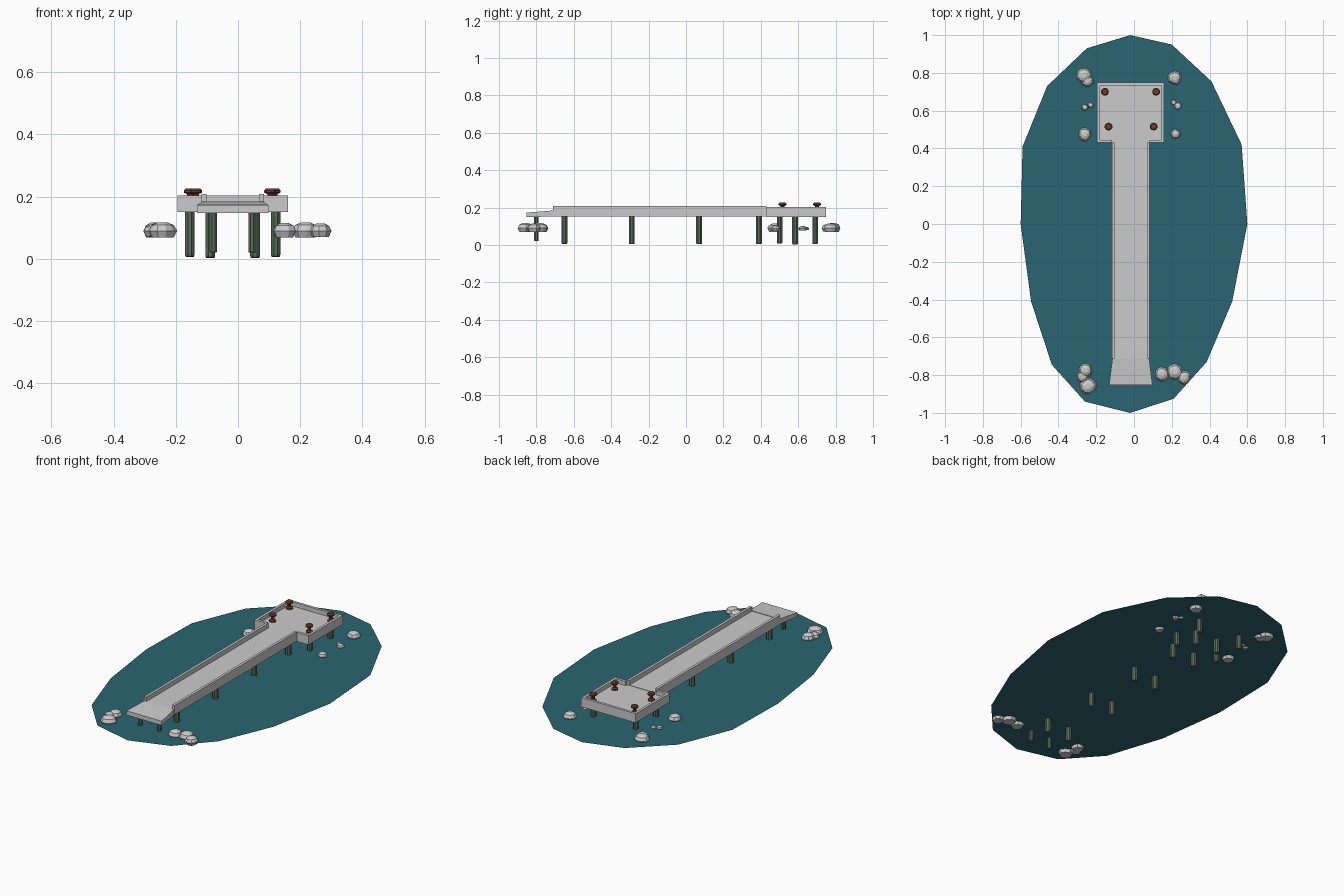
import bpy, bmesh, math, random

if "Cube" in bpy.data.objects:
    bpy.data.objects.remove(bpy.data.objects["Cube"])
random.seed(4)


def mat(name, col):
    m = bpy.data.materials.new(name)
    m.diffuse_color = (*col, 1)
    m.use_nodes = True
    m.node_tree.nodes["Principled BSDF"].inputs["Base Color"].default_value = m.diffuse_color
    return m


WATER = mat("water", (0.023, 0.13, 0.165))
RUST = mat("rust", (0.17, 0.05, 0.022))
WEED = mat("weathered_wood", (0.10, 0.145, 0.10))
CX = -0.017  # pier centre line


def make(name, verts, faces, material=None):
    me = bpy.data.meshes.new(name)
    me.from_pydata(verts, [], faces)
    bm = bmesh.new()
    bm.from_mesh(me)
    if len(faces) > 1:
        bmesh.ops.recalc_face_normals(bm, faces=bm.faces)
    bm.to_mesh(me)
    bm.free()
    if material:
        me.materials.append(material)
    ob = bpy.data.objects.new(name, me)
    bpy.context.collection.objects.link(ob)
    return ob


def box(name, x0, x1, y0, y1, z0, z1):
    v = [(x, y, z) for z in (z0, z1) for x, y in ((x0, y0), (x1, y0), (x1, y1), (x0, y1))]
    f = [(3, 2, 1, 0), (4, 5, 6, 7)] + [(i, (i + 1) % 4, 4 + (i + 1) % 4, 4 + i) for i in range(4)]
    return make(name, v, f)


def lathe(name, x, y, profile, n, material=None, jitter=0.0):
    """Stack n-sided rings of (radius, z) and cap both ends."""
    wob = [1 + random.uniform(-jitter, jitter) for _ in range(n)]
    turn = random.uniform(0, 1) if jitter else math.pi / n
    v, f = [], []
    for r, z in profile:
        for i in range(n):
            a = turn + 2 * math.pi * i / n
            v.append((x + r * wob[i] * math.cos(a), y + r * wob[i] * math.sin(a), z))
    for k in range(len(profile) - 1):
        for i in range(n):
            j = (i + 1) % n
            f.append((k * n + i, k * n + j, (k + 1) * n + j, (k + 1) * n + i))
    f += [tuple(range(n))[::-1], tuple(range(len(v) - n, len(v)))]
    return make(name, v, f, material)


# Water surface
outline = [(-.02, 1), (-.25, .93), (-.46, .73), (-.59, .41), (-.6, 0), (-.545, -.41),
           (-.435, -.745), (-.26, -.94), (-.02, -1), (.21, -.925), (.385, -.73),
           (.52, -.41), (.6, 0), (.57, .42), (.41, .755), (.2, .95)]
make("water_surface", [(x, y, 0.085) for x, y in outline], [tuple(range(16))], WATER)

# Walkway deck with a parapet on each side
box("walkway_deck", CX - .086, CX + .086, -.712, .431, .152, .181)
for s, side in ((-1, "left"), (1, "right")):
    a, b = sorted((CX + s * .085, CX + s * .1))
    box("walkway_parapet_" + side, a, b, -.712, .431, .152, .208)

# Flared entry ramp
ramp = [(CX - .115, -.852, .148), (CX + .115, -.852, .148), (CX + .097, -.712, .153), (CX - .097, -.712, .153),
        (CX - .115, -.852, .173), (CX + .115, -.852, .173), (CX + .097, -.712, .184), (CX - .097, -.712, .184)]
make("entry_ramp", ramp, [(3, 2, 1, 0), (4, 5, 6, 7), (0, 1, 5, 4), (1, 2, 6, 5), (2, 3, 7, 6), (3, 0, 4, 7)])

# Pier head platform with low curbs, open to the walkway
X0, X1, Y0, Y1 = -.195, .16, .431, .749
box("platform_deck", X0, X1, Y0, Y1, .150, .179)
box("platform_curb_back", X0, X1, Y1 - .015, Y1, .179, .204)
box("platform_curb_left", X0, X0 + .015, Y0, Y1 - .015, .179, .204)
box("platform_curb_right", X1 - .015, X1, Y0, Y1 - .015, .179, .204)
box("platform_curb_front_left", X0 + .015, CX - .1, Y0, Y0 + .015, .179, .204)
box("platform_curb_front_right", CX + .1, X1 - .015, Y0, Y0 + .015, .179, .204)

# Mooring bollards
for x, y in ((-.154, .70), (.117, .70), (-.135, .516), (.104, .516)):
    lathe("bollard", x, y, [(.019, .178), (.019, .186), (.010, .191), (.010, .208),
                            (.021, .213), (.021, .220), (.015, .226)], 10, RUST)

# Support piles in pairs: y, half spacing, radius, bottom
for y, dx, r, z in ((-.80, .062, .013, .02), (-.65, .072, .017, .005), (-.29, .072, .017, .005),
                    (.07, .072, .017, .005), (.39, .072, .017, .005), (.50, .138, .016, .008),
                    (.583, .072, .017, .003), (.69, .138, .016, .006)):
    for s in (-1, 1):
        lathe("pile", CX + s * dx, y, [(r * .85, z), (r, z + .006), (r, .151)], 8, WEED)

# Rocks half sunk in the water: x, y, radius
rocks = [(-.265, .788, .041), (-.247, .758, .032), (-.26, .617, .017), (-.23, .63, .015),
         (-.26, .474, .036), (.216, .773, .037), (.21, .643, .015), (.233, .625, .021),
         (.22, .476, .026), (-.257, -.775, .037), (-.272, -.808, .031), (-.243, -.86, .045),
         (.148, -.796, .038), (.217, -.783, .043), (.265, -.812, .036)]
for x, y, r in rocks:
    h = min(r, .04)
    lathe("rock", x, y, [(r * .75, .085 - h * .42), (r, .085 + h * .12), (r * .78, .085 + h * .58),
                         (r * .35, .085 + h * .8)], 9, None, .08)
